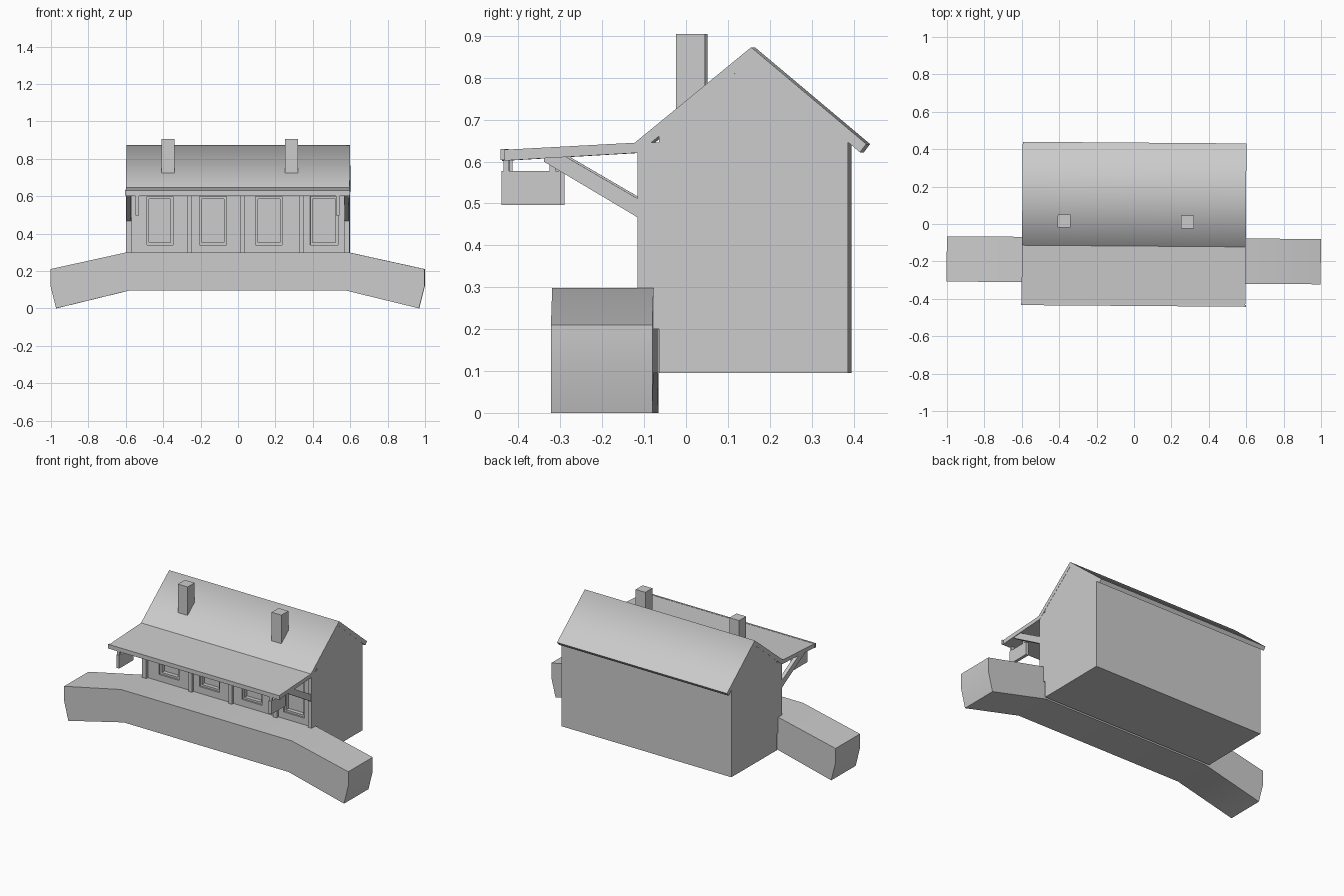
import bpy, bmesh, math
from mathutils import Matrix

if "Cube" in bpy.data.objects:
    bpy.data.objects.remove(bpy.data.objects["Cube"])

TURN = Matrix.Rotation(-0.0075, 4, 'Z')  # whole model sits very slightly turned


def finish(name, bm):
    bmesh.ops.recalc_face_normals(bm, faces=bm.faces)
    me = bpy.data.meshes.new(name)
    bm.to_mesh(me)
    bm.free()
    ob = bpy.data.objects.new(name, me)
    bpy.context.collection.objects.link(ob)
    ob.matrix_world = TURN
    return ob


def box(name, x0, x1, y0, y1, z0, z1):
    bm = bmesh.new()
    bmesh.ops.create_cube(bm, size=1)
    for v in bm.verts:
        v.co = ((x0 + x1) / 2 + v.co.x * (x1 - x0),
                (y0 + y1) / 2 + v.co.y * (y1 - y0),
                (z0 + z1) / 2 + v.co.z * (z1 - z0))
    return finish(name, bm)


def prism(name, pts, a, b, axis):
    """Extrude a 2D profile along x (profile is y,z) or y (profile is x,z)."""
    bm = bmesh.new()
    place = (lambda p, t: (t, p[0], p[1])) if axis == 'x' else (lambda p, t: (p[0], t, p[1]))
    lo = [bm.verts.new(place(p, a)) for p in pts]
    hi = [bm.verts.new(place(p, b)) for p in pts]
    n = len(pts)
    bm.faces.new(lo)
    bm.faces.new(hi)
    for i in range(n):
        bm.faces.new((lo[i], lo[(i + 1) % n], hi[(i + 1) % n], hi[i]))
    return finish(name, bm)


# platform with ramped ends
half = [(0.58, 0.095), (0.97, 0.0), (1.0, 0.12), (1.0, 0.21), (0.6, 0.298)]
platform = prism("platform", half + [(-x, z) for x, z in reversed(half)], -0.315, -0.073, 'y')
bpy.context.view_layer.objects.active = platform
platform.select_set(True)
bpy.ops.object.shade_smooth_by_angle(angle=math.radians(30))

# main building
prism("building_body", [(-0.06, 0.095), (0.391, 0.095), (0.391, 0.66), (0.16, 0.855), (-0.06, 0.675)],
      -0.597, 0.597, 'x')

# roof slab running on into the front canopy, soft only along the ridge
roof = prism("roof", [(-0.435, 0.628), (-0.118, 0.645), (0.16, 0.873), (0.435, 0.642),
                      (0.42, 0.622), (0.16, 0.842), (-0.108, 0.621), (-0.435, 0.602)],
             -0.598, 0.598, 'x')
bm = bmesh.new()
bm.from_mesh(roof.data)
for f in bm.faces:
    f.smooth = True
for e in bm.edges:
    e.smooth = all(v.co.z > 0.87 for v in e.verts)
bm.to_mesh(roof.data)
bm.free()
box("canopy_fascia", -0.602, 0.602, -0.438, -0.428, 0.604, 0.63)

# chimneys
for x in (-0.374, 0.286):
    box("chimney", x - 0.034, x + 0.034, -0.021, 0.048, 0.7, 0.905)

# front wall built around four recessed windows
windows = [(-0.487, -0.348), (-0.205, -0.062), (0.095, 0.237), (0.387, 0.535)]
box("wall_base", -0.597, 0.597, -0.095, -0.05, 0.2, 0.34)
box("wall_lintel", -0.597, 0.597, -0.095, -0.05, 0.598, 0.645)
edges = [-0.597] + [x for w in windows for x in w] + [0.597]
for x0, x1 in zip(edges[::2], edges[1::2]):
    box("wall_pier", x0, x1, -0.095, -0.05, 0.34, 0.598)
for x0, x1 in windows:
    box("window_sill", x0, x1, -0.085, -0.05, 0.34, 0.352)
    box("window_head", x0, x1, -0.085, -0.05, 0.586, 0.598)
    box("window_jamb", x0, x0 + 0.012, -0.085, -0.05, 0.352, 0.586)
    box("window_jamb", x1 - 0.012, x1, -0.085, -0.05, 0.352, 0.586)

# pilasters
for x0, x1 in ((-0.597, -0.567), (-0.271, -0.246), (0.011, 0.036), (0.327, 0.352), (0.57, 0.597)):
    box("pilaster", x0, x1, -0.111, -0.05, 0.2, 0.64)

# canopy struts and hanging side boards at both ends
for s in (-1, 1):
    a, b = sorted((s * 0.57, s * 0.594))
    prism("canopy_strut", [(-0.108, 0.465), (-0.108, 0.51), (-0.285, 0.613), (-0.335, 0.61), (-0.335, 0.6)],
          a, b, 'x')
    a, b = sorted((s * 0.526, s * 0.545))
    box("hanging_board", a, b, -0.436, -0.294, 0.496, 0.578)
    for y in (-0.425, -0.315):
        box("board_hanger", a, b, y - 0.007, y + 0.007, 0.57, 0.612)
